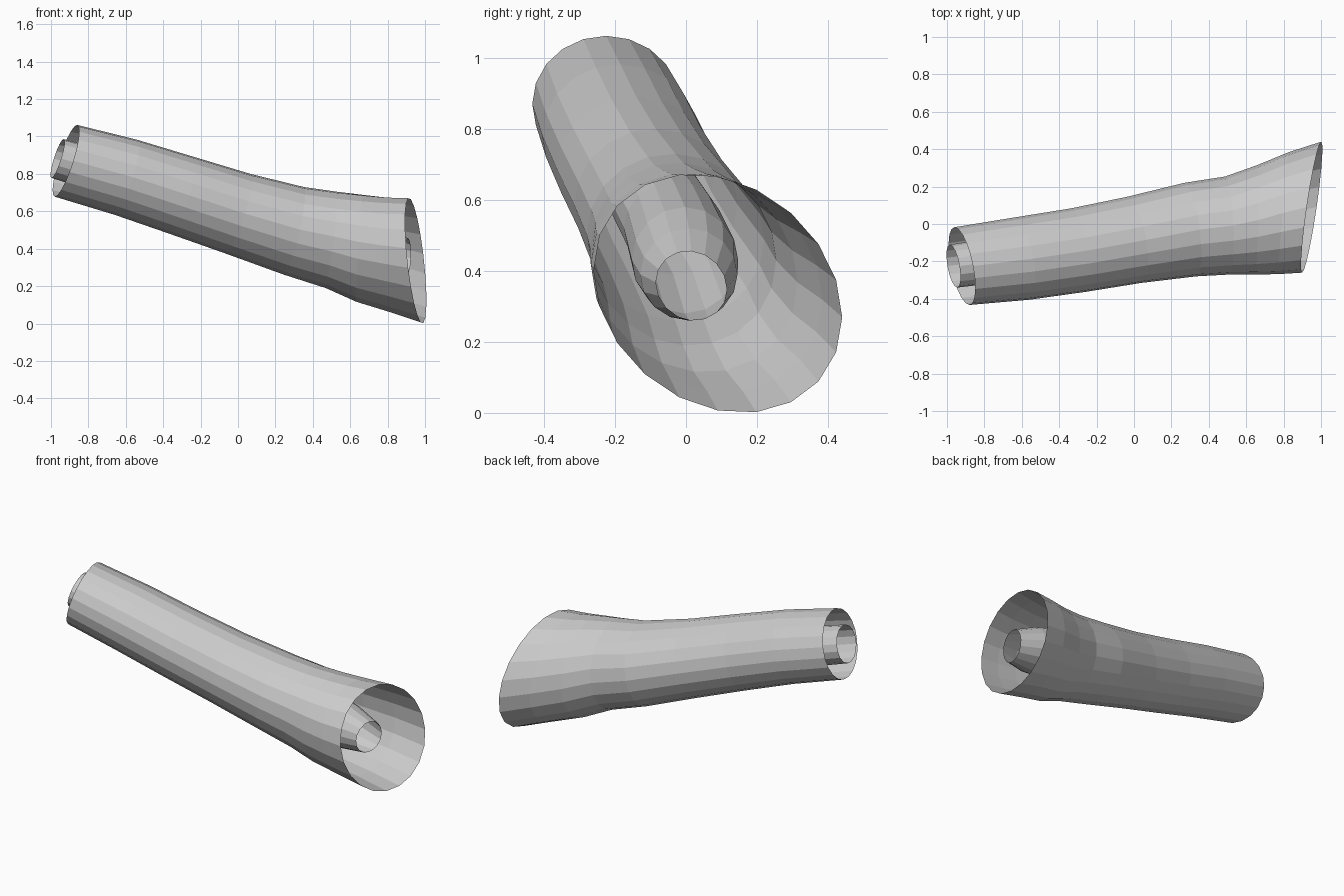
import bpy, bmesh
from math import sin, cos, tau

# Section: centre x, y, z, half-width y, half-height z, lean dx/dy, lean dx/dz, skew angle


def open_tube(name, sections, sides):
    bm = bmesh.new()
    rings = []
    for cx, cy, cz, ry, rz, ly, lz, skew in sections:
        ring = []
        for i in range(sides):
            t = tau * i / sides
            dy, dz = ry * cos(t), rz * sin(t + skew)
            ring.append(bm.verts.new((cx + ly * dy + lz * dz, cy + dy, cz + dz)))
        rings.append(ring)
    for a, b in zip(rings, rings[1:]):
        for i in range(sides):
            j = (i + 1) % sides
            bm.faces.new((a[i], b[i], b[j], a[j]))
    bmesh.ops.recalc_face_normals(bm, faces=bm.faces)
    mesh = bpy.data.meshes.new(name)
    bm.to_mesh(mesh)
    bm.free()
    obj = bpy.data.objects.new(name, mesh)
    bpy.context.collection.objects.link(obj)
    return obj


# Outer sleeve, flaring into a slanted oval mouth
open_tube("outer_sleeve", [
    (-0.92, -0.225, 0.870, 0.208, 0.192, -0.19, 0.31, 0.0),
    (-0.60, -0.185, 0.782, 0.220, 0.200, -0.18, 0.31, 0.0),
    (-0.30, -0.140, 0.685, 0.223, 0.206, -0.18, 0.31, 0.0),
    (0.00, -0.085, 0.587, 0.230, 0.213, -0.17, 0.31, 0.0),
    (0.30, -0.030, 0.495, 0.250, 0.235, -0.12, 0.22, -0.03),
    (0.50, -0.008, 0.447, 0.262, 0.258, -0.04, 0.12, -0.07),
    (0.65, 0.022, 0.402, 0.292, 0.288, 0.03, 0.06, -0.12),
    (0.80, 0.058, 0.368, 0.326, 0.309, 0.08, -0.02, -0.16),
    (0.95, 0.090, 0.336, 0.350, 0.336, 0.13, -0.08, -0.20),
], 20)

# Inner tube running through the sleeve, tapering at the mouth
open_tube("inner_tube", [
    (-0.965, -0.225, 0.882, 0.115, 0.104, -0.17, 0.31, 0.0),
    (-0.30, -0.135, 0.690, 0.125, 0.115, -0.17, 0.31, 0.0),
    (0.30, -0.035, 0.520, 0.140, 0.132, -0.12, 0.25, 0.0),
    (0.60, -0.003, 0.430, 0.150, 0.150, -0.04, 0.15, 0.0),
    (0.76, 0.008, 0.390, 0.137, 0.130, 0.05, 0.08, 0.0),
    (0.905, 0.015, 0.358, 0.100, 0.098, 0.20, 0.05, -0.1),
], 16)
